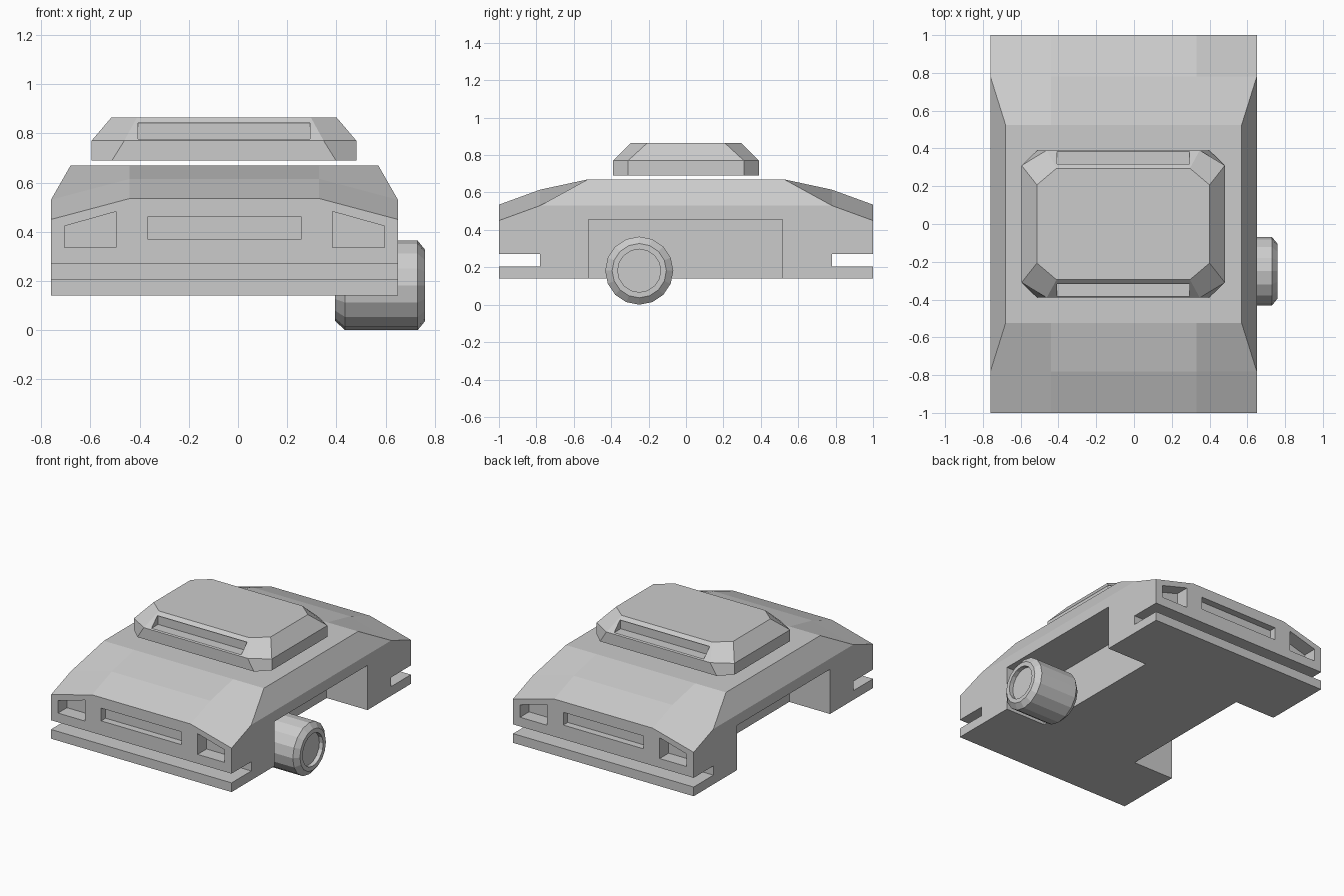
import bpy, bmesh
from math import sin, cos, tau

if "Cube" in bpy.data.objects:
    bpy.data.objects.remove(bpy.data.objects["Cube"])

CX = -0.055  # centre line of the body


def loft(name, rings):
    """Skin a stack of equal-length closed rings and cap both ends."""
    bm = bmesh.new()
    loops = [[bm.verts.new(p) for p in ring] for ring in rings]
    for a, b in zip(loops, loops[1:]):
        for i in range(len(a)):
            j = (i + 1) % len(a)
            bm.faces.new((a[i], a[j], b[j], b[i]))
    bm.faces.new(loops[0][::-1])
    bm.faces.new(loops[-1])
    bmesh.ops.remove_doubles(bm, verts=bm.verts, dist=1e-5)
    bmesh.ops.recalc_face_normals(bm, faces=bm.faces)
    mesh = bpy.data.meshes.new(name)
    bm.to_mesh(mesh)
    bm.free()
    ob = bpy.data.objects.new(name, mesh)
    bpy.context.collection.objects.link(ob)
    return ob


def prism(outline, y0, y1):
    """Extrude an x-z outline along y, for use as a cutter."""
    return loft("cutter", [[(CX + x, y, z) for x, z in outline] for y in (y0, y1)])


def box(x0, x1, y0, y1, z0, z1):
    return prism([(x0, z0), (x1, z0), (x1, z1), (x0, z1)], y0, y1)


def carve(ob, cutters):
    for c in cutters:
        mod = ob.modifiers.new("carve", 'BOOLEAN')
        mod.operation, mod.solver, mod.object = 'DIFFERENCE', 'EXACT', c
        bpy.context.view_layer.objects.active = ob
        bpy.ops.object.modifier_apply(modifier=mod.name)
        bpy.data.objects.remove(c)


# Body: mirrored cross-sections from front to back
def section(y, half):
    pts = half + [(-x, z) for x, z in reversed(half)]
    return [(CX + x, y, z) for x, z in pts]


END = [(.705, .14), (.705, .45), (.705, .45), (.385, .535)]
SHOULDER = [(.705, .14), (.705, .53), (.705, .53), (.385, .615)]
ROOF = [(.705, .14), (.705, .53), (.625, .67), (.385, .67)]
body = loft("body", [section(y, h) for y, h in (
    (-1, END), (-.78, SHOULDER), (-.525, ROOF),
    (.525, ROOF), (.78, SHOULDER), (1, END))])

# Wheel bays, bumper slots, grilles and lamp pockets
cuts = []
for s in (-1, 1):
    cuts.append(box(s * .387, s * .9, -.52, .515, 0, .455))
    cuts.append(box(-1, 1, s * .78, s * 1.2, .205, .27))
    cuts.append(box(-.313, .313, s * .95, s * 1.2, .37, .46))
    for m in (-1, 1):
        lamp = [(m * .44, .335), (m * .65, .335), (m * .65, .423), (m * .44, .482)]
        cuts.append(prism(lamp, s * .9, s * 1.2))
carve(body, cuts)


# Roof hatch: chamfered octagon block with a sloped upper half
def octagon(hx, hy, cx, cy, z):
    quarter = [(hx, cy), (cx, hy)]
    half = quarter + [(-x, y) for x, y in reversed(quarter)]
    return [(CX - .002 + x, y, z) for x, y in half + [(-x, -y) for x, y in half]]


hatch = loft("roof_hatch", [
    octagon(.538, .39, .455, .31, .69),
    octagon(.538, .39, .405, .31, .77),
    octagon(.457, .295, .353, .207, .865)])
carve(hatch, [box(-.352, .348, s * .31, s * .6, .777, .842) for s in (-1, 1)])

# Wheel: 16-sided, chamfered, with a sunken hub on each end
PROFILE = [(.425, .115), (.395, .115), (.395, .145), (.435, .182),
           (.73, .182), (.76, .145), (.76, .115), (.73, .115)]
loft("wheel", [[(x, -.25 + r * cos(tau * i / 16), .182 + r * sin(tau * i / 16))
                for i in range(16)] for x, r in PROFILE])
